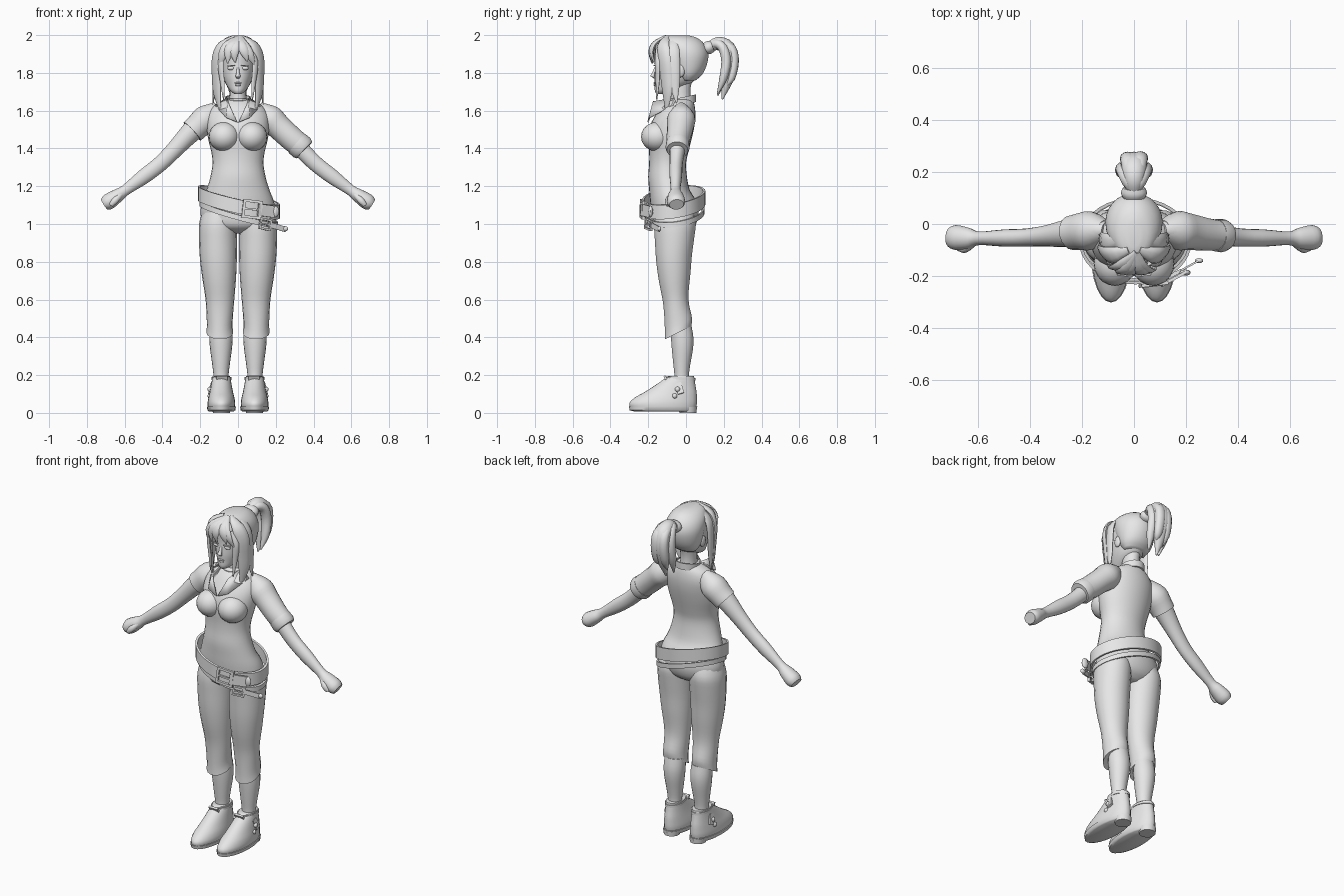
import bpy, bmesh, math
from mathutils import Vector, Euler

GREY = bpy.data.materials.new("plain_grey")
GREY.diffuse_color = (0.8, 0.8, 0.8, 1)


def finish(name, bm, angle=50):
    bmesh.ops.recalc_face_normals(bm, faces=bm.faces)
    me = bpy.data.meshes.new(name)
    bm.to_mesh(me)
    bm.free()
    me.materials.append(GREY)
    ob = bpy.data.objects.new(name, me)
    bpy.context.collection.objects.link(ob)
    bpy.ops.object.select_all(action='DESELECT')
    ob.select_set(True)
    bpy.context.view_layer.objects.active = ob
    bpy.ops.object.shade_smooth_by_angle(angle=math.radians(angle))
    return ob


def smooth_path(pts, steps):
    """Catmull-Rom interpolation of tuples."""
    out = []
    for i in range(len(pts) - 1):
        p0, p1, p2, p3 = (pts[max(0, min(len(pts) - 1, i + k))] for k in (-1, 0, 1, 2))
        for s in range(steps):
            t = s / steps
            out.append([0.5 * (2 * b + (c - a) * t + (2 * a - 5 * b + 4 * c - d) * t * t
                               + (3 * b - a - 3 * c + d) * t ** 3)
                        for a, b, c, d in zip(p0, p1, p2, p3)])
    return out + [list(pts[-1])]


def tube(name, pts, side=None, n=18, steps=3, tilt=0, m=1):
    """Loft ellipses (x, y, z, a, b); level rings unless a side vector is given."""
    pts = [(p[0] * m, *p[1:]) for p in pts]
    pts = smooth_path(pts, steps)
    bm = bmesh.new()
    rings = []
    for i, p in enumerate(pts):
        c = Vector(p[:3])
        if side:
            t = Vector(pts[min(i + 1, len(pts) - 1)][:3]) - Vector(pts[max(i - 1, 0)][:3])
            t.normalize()
            u = Vector((side[0] * m, side[1], side[2]))
            u = (u - t * u.dot(t)).normalized()
            v = t.cross(u)
        else:
            u, v = Vector((1, 0, 0)), Vector((0, 1, 0))
        w = tilt * (1 - i / (len(pts) - 1)) if tilt else 0
        v = v + Vector((0, 0, w))
        rings.append([bm.verts.new(c + u * max(p[3], .001) * math.cos(k * math.tau / n)
                                   + v * max(p[4], .001) * math.sin(k * math.tau / n))
                      for k in range(n)])
    for r, q in zip(rings, rings[1:]):
        for k in range(n):
            bm.faces.new((r[k], r[(k + 1) % n], q[(k + 1) % n], q[k]))
    bm.faces.new(rings[0])
    bm.faces.new(rings[-1])
    return finish(name, bm)


def stack(name, rows, cx=0, **kw):
    """Level loft from rows of (z, front y, back y, half width)."""
    return tube(name, [(cx, (f + b) / 2, z, w, (b - f) / 2) for z, f, b, w in rows], **kw)


def ball(name, loc, size, n=16):
    bm = bmesh.new()
    bmesh.ops.create_uvsphere(bm, u_segments=n, v_segments=n // 2 + 2, radius=1)
    for v in bm.verts:
        v.co = Vector(loc) + Vector(a * b for a, b in zip(v.co, size))
    return finish(name, bm)


def box(name, loc, size, rot=(0, 0, 0)):
    bm = bmesh.new()
    bmesh.ops.create_cube(bm, size=1)
    r = Euler(rot).to_matrix()
    for v in bm.verts:
        v.co = Vector(loc) + r @ Vector(a * b for a, b in zip(v.co, size))
    return finish(name, bm, 30)


def band(name, c, rx, ry, h, th, sx=0, sy=0, n=36):
    """Strap around an ellipse, on a tilted plane."""
    bm = bmesh.new()
    rings = []
    for k in range(n):
        a = k * math.tau / n
        r = []
        for o, z in ((0, -h / 2), (th, -h / 2), (th, h / 2), (0, h / 2)):
            x, y = (rx + o) * math.cos(a), (ry + o) * math.sin(a)
            r.append(bm.verts.new((c[0] + x, c[1] + y, c[2] + z + sx * x + sy * y)))
        rings.append(r)
    for k in range(n):
        r, q = rings[k], rings[(k + 1) % n]
        for j in range(4):
            bm.faces.new((r[j], r[(j + 1) % 4], q[(j + 1) % 4], q[j]))
    return finish(name, bm, 40)


def buckle(name, loc, w, h, bar, rot):
    r = Euler(rot).to_matrix()
    parts = [((0, 0, h / 2), (w, .014, bar)), ((0, 0, -h / 2), (w, .014, bar)),
             ((w / 2, 0, 0), (bar, .014, h + bar)), ((-w / 2, 0, 0), (bar, .014, h + bar)),
             ((0, -.004, 0), (w, .01, bar * .7))]
    for o, s in parts:
        box(name, Vector(loc) + r @ Vector(o), s, rot)


# torso, bust and neck
stack("torso", [(.95, -.10, .0, .07), (.985, -.165, .045, .17), (1.05, -.18, .065, .198),
                (1.12, -.19, .055, .19), (1.18, -.195, .02, .167), (1.25, -.2, .005, .146),
                (1.32, -.195, 0, .135), (1.38, -.195, .012, .141), (1.45, -.2, .03, .158),
                (1.52, -.19, .045, .165), (1.58, -.16, .05, .16), (1.63, -.125, .045, .125),
                (1.665, -.085, .035, .06)], n=28)
for s in (-1, 1):
    ball("bust", (s * .073, -.152, 1.462), (.082, .086, .078), 20)
stack("neck", [(1.60, -.1, .04, .06), (1.66, -.08, .025, .046), (1.72, -.08, .025, .044),
               (1.78, -.08, .04, .045)])

# collar flaps and neck band
band("collar_band", (0, -.025, 1.65), .062, .07, .04, .008, sy=.2)
for s in (-1, 1):
    bm = bmesh.new()
    vs = [bm.verts.new((s * x, y, z)) for x, y, z in
          ((.06, -.05, 1.67), (.055, -.175, 1.65), (.004, -.205, 1.54), (.065, -.197, 1.565), (.125, -.07, 1.63))]
    bm.faces.new((vs[0], vs[1], vs[3], vs[4]))
    bm.faces.new((vs[1], vs[2], vs[3]))
    flap = finish("collar_flap", bm)
    flap.modifiers.new("thickness", 'SOLIDIFY').thickness = .008

# arms with fists and thumbs
for s in (-1, 1):
    tube("arm", [(.1, -.025, 1.60, .035, .05), (.165, -.025, 1.56, .066, .068), (.25, -.035, 1.485, .055, .056),
                 (.33, -.045, 1.40, .042, .046), (.41, -.052, 1.32, .035, .042), (.5, -.054, 1.25, .033, .04),
                 (.595, -.055, 1.18, .026, .029), (.635, -.055, 1.152, .04, .036),
                 (.685, -.052, 1.118, .048, .043), (.708, -.05, 1.103, .038, .032)], side=(0, 1, 0), m=s)
    tube("thumb", [(.62, -.075, 1.155, .014, .014), (.65, -.095, 1.125, .016, .018),
                   (.672, -.093, 1.10, .012, .013)], side=(0, 1, 0), n=10, m=s)

# sleeves: short on one side, rolled longer on the other
sleeve = [(.11, -.025, 1.605, .04, .045), (.165, -.025, 1.56, .074, .074), (.215, -.03, 1.515, .07, .068)]
tube("short_sleeve", sleeve + [(.242, -.034, 1.49, .066, .067)], side=(0, 1, 0), m=-1)
tube("long_sleeve", sleeve + [(.28, -.04, 1.455, .063, .066), (.325, -.043, 1.418, .058, .064)], side=(0, 1, 0))
tube("rolled_cuff", [(.312, -.043, 1.427, .062, .067), (.338, -.045, 1.404, .064, .069),
                     (.352, -.046, 1.391, .056, .06)], side=(0, 1, 0), steps=1)

# legs, trousers and shoes
for s in (-1, 1):
    tube("trouser_leg", [(.096, -.042, .425, .071, .071), (.097, -.04, .47, .068, .073),
                         (.096, -.05, .55, .072, .067), (.096, -.055, .62, .078, .07),
                         (.1, -.06, .72, .09, .085), (.104, -.063, .82, .098, .096),
                         (.106, -.06, .92, .101, .106), (.106, -.058, 1.0, .1, .112),
                         (.1, -.06, 1.06, .09, .1)], m=s, tilt=.5)
    stack("shin", [(.15, -.065, .02, .038), (.2, -.062, .016, .04), (.26, -.068, .024, .047),
                   (.34, -.076, .038, .058), (.40, -.08, .04, .062), (.46, -.08, .03, .06)], cx=s * .09)
    stack("shoe", [(.02, -.292, .052, .07), (.05, -.3, .058, .073), (.08, -.272, .058, .069),
                   (.11, -.22, .056, .062), (.145, -.165, .05, .055), (.18, -.115, .045, .049),
                   (.195, -.095, .042, .046)], cx=s * .088, n=24)
    stack("sole", [(.008, -.275, .05, .066), (.014, -.298, .056, .074), (.034, -.302, .06, .077)],
          cx=s * .088, n=24, steps=1)
    stack("heel", [(0, -.035, .055, .045), (.03, -.045, .058, .05)], cx=s * .088, steps=1)
    box("shoe_tongue", (s * .085, -.105, .178), (.06, .012, .04), (.5, 0, 0))
    band("shoe_collar", (s * .087, -.028, .182), .045, .07, .014, .007, sy=-.05, n=20)
    for y, z in ((-.045, .125), (-.06, .09)):
        ball("shoe_button", (s * .15, y, z), (.012, .014, .014), 10)
    box("shoe_strap", (s * .145, -.035, .13), (.012, .035, .06), (.3, s * -.25, 0))

# belts, buckles and strap tips
band("wide_belt", (.005, -.065, 1.115), .205, .155, .075, .012, -.22, .14)
band("thin_belt", (.005, -.06, 1.052), .198, .148, .028, .01, -.27, .12)
buckle("wide_buckle", (.075, -.232, 1.078), .09, .085, .014, (0, .12, .12))
box("wide_strap_tip", (.15, -.212, 1.07), (.10, .012, .062), (0, .12, .5))
ball("wide_tip_end", (.196, -.187, 1.066), (.022, .012, .031), 12)
buckle("thin_buckle", (.145, -.198, .998), .06, .05, .01, (0, .2, .48))
box("thin_strap_tip", (.205, -.165, .985), (.11, .007, .028), (0, .25, .5))
ball("thin_tip_end", (.25, -.141, .975), (.017, .01, .014), 10)

# head and face
stack("head", [(1.688, -.155, -.1, .018), (1.705, -.165, -.06, .04), (1.74, -.166, .02, .064),
               (1.78, -.168, .06, .08), (1.84, -.165, .09, .092), (1.90, -.166, .1, .097),
               (1.95, -.155, .08, .085), (1.985, -.115, .04, .05)], n=24)
tube("nose", [(0, -.158, 1.835, .006, .006), (0, -.17, 1.80, .009, .01), (0, -.177, 1.783, .013, .011),
              (0, -.162, 1.77, .008, .006)], n=10)
ball("upper_lip", (0, -.165, 1.746, ), (.022, .007, .005), 10)
ball("lower_lip", (0, -.165, 1.736), (.018, .007, .006), 10)
for s in (-1, 1):
    ball("eye", (s * .037, -.155, 1.825), (.02, .01, .010), 12)
    box("eyelid", (s * .038, -.161, 1.838), (.042, .009, .005), (0, s * .1, s * .3))
    ball("ear", (s * .092, -.03, 1.81), (.012, .024, .034), 12)

# hair cap, fringe and side locks
stack("hair_cap", [(1.76, -.03, .05, .07), (1.79, -.06, .085, .092), (1.84, -.085, .11, .105),
                   (1.90, -.11, .119, .11), (1.95, -.135, .1, .098), (1.985, -.13, .06, .066),
                   (1.999, -.09, .01, .025)], n=26)
fringe = [((.03, -.165, 1.955), (.06, -.18, 1.90), (.088, -.16, 1.84)),
          ((.02, -.17, 1.955), (.035, -.188, 1.91), (.05, -.18, 1.86)),
          ((-.01, -.17, 1.955), (-.02, -.19, 1.91), (-.015, -.182, 1.855)),
          ((-.03, -.17, 1.955), (-.05, -.185, 1.91), (-.055, -.178, 1.85)),
          ((-.05, -.16, 1.955), (-.08, -.168, 1.90), (-.095, -.15, 1.835))]
for a, b, c in fringe:
    tube("fringe_lock", [(.01, -.11, 1.992, .015, .008), (*a, .024, .011), (*b, .024, .009), (*c, .003, .003)],
         side=(1, a[0] * 5, 0), n=10)
locks = [[(.02, -.1, 1.99, .015, .01), (.082, -.12, 1.95, .035, .016), (.111, -.115, 1.88, .04, .016),
          (.113, -.105, 1.78, .038, .015), (.11, -.1, 1.69, .03, .012), (.092, -.105, 1.59, .004, .004)],
         [(.05, -.06, 1.98, .02, .01), (.106, -.07, 1.92, .035, .012), (.122, -.065, 1.82, .034, .012),
          (.125, -.06, 1.73, .026, .01), (.132, -.05, 1.64, .003, .003)],
         [(.06, -.15, 1.93, .012, .008), (.092, -.152, 1.86, .018, .009), (.084, -.15, 1.76, .015, .008),
          (.076, -.155, 1.66, .003, .003)]]
for s in (-1, 1):
    for lock, side in zip(locks, ((.6, .8, 0), (.1, 1, 0), (.8, .6, 0))):
        tube("side_lock", lock, side=side, n=10, m=s)

# ponytail with tie
tube("hair_tie", [(0, .1, 1.925, .042, .03), (0, .12, 1.934, .05, .036), (0, .14, 1.942, .042, .03)],
     side=(1, 0, 0), n=14)
tails = [(0, 0, .05, .04, 1.66), (.035, -.025, .03, .026, 1.69), (-.035, -.025, .03, .026, 1.68),
         (.02, .018, .03, .024, 1.73), (-.02, .016, .03, .024, 1.71)]
for dx, dy, a, b, end in tails:
    tube("ponytail", [(0, .12, 1.935, a * .5, b * .6), (dx * .6, .17 + dy * .4, 1.955, a * .8, b * .9),
                      (dx, .222 + dy, 1.93, a, b), (dx * 1.2, .238 + dy, 1.86, a, b),
                      (dx * 1.3, .222 + dy, 1.77, a * .8, b * .8), (dx, .192 + dy, end, .004, .004)],
         side=(1, 0, 0), n=12)
